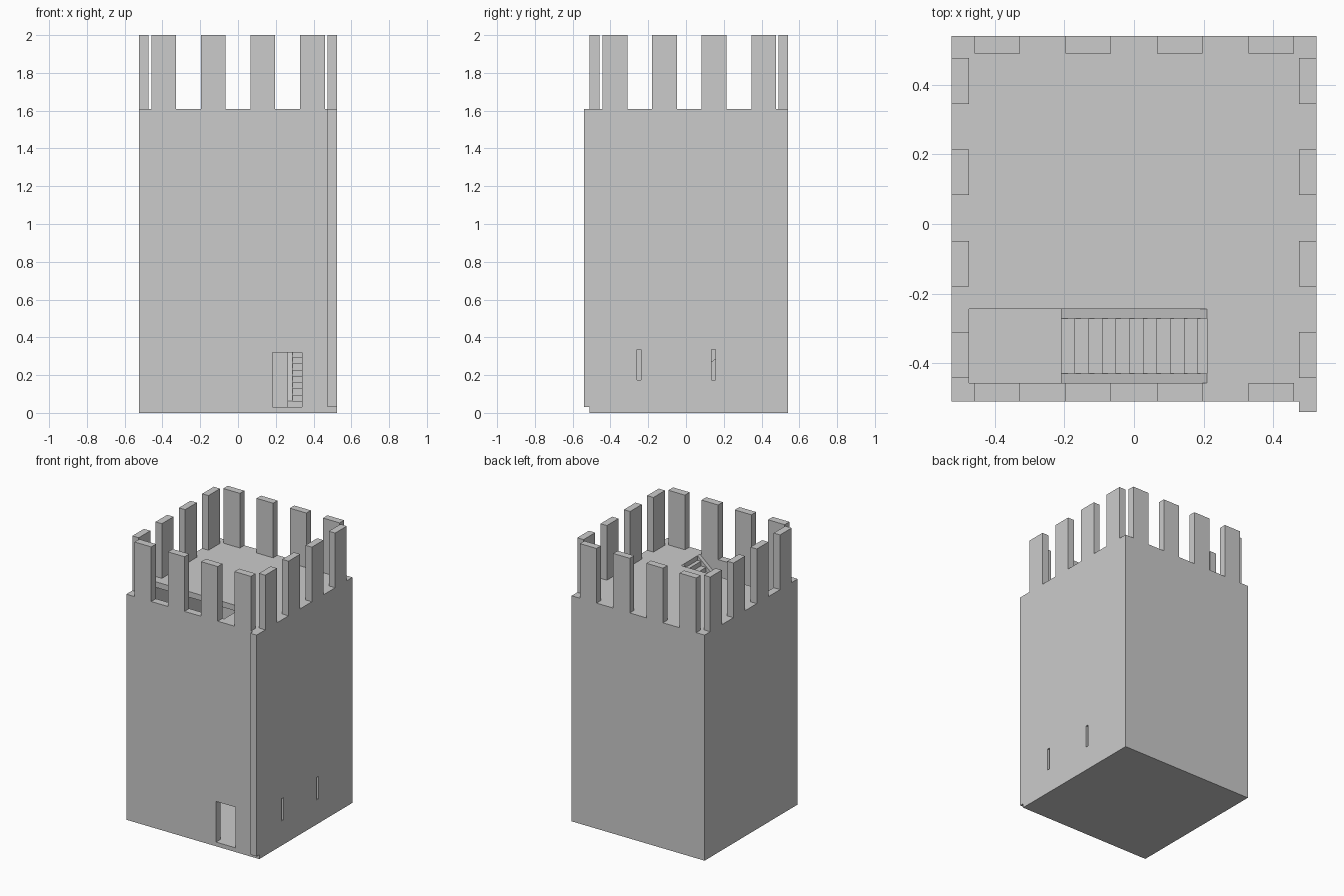
import bpy, bmesh
from math import pi
from mathutils import Matrix, Vector

if "Cube" in bpy.data.objects:
    bpy.data.objects.remove(bpy.data.objects["Cube"])

BASE, TOP, STOREYS = 0.03, 1.61, 4
RISE = (TOP - BASE) / STOREYS
ROOM = Vector((0, 0.0165, 0))      # centre of the inner square
R = 0.4735                         # half width of the inner square


def obj_from_bm(name, bm):
    bmesh.ops.recalc_face_normals(bm, faces=bm.faces)
    me = bpy.data.meshes.new(name)
    bm.to_mesh(me)
    bm.free()
    ob = bpy.data.objects.new(name, me)
    bpy.context.collection.objects.link(ob)
    return ob


def box(name, x, y, z):
    bm = bmesh.new()
    bmesh.ops.create_cube(bm, size=1)
    for v in bm.verts:
        v.co = [a + (c + 0.5) * (b - a) for (a, b), c in zip((x, y, z), v.co)]
    return obj_from_bm(name, bm)


def profile(name, pts, y0, y1):
    """Extrude an x-z outline along y."""
    bm = bmesh.new()
    f = bm.faces.new([bm.verts.new((x, y0, z)) for x, z in pts])
    ext = bmesh.ops.extrude_face_region(bm, geom=[f])
    bmesh.ops.translate(bm, vec=(0, y1 - y0, 0),
                        verts=[g for g in ext["geom"] if isinstance(g, bmesh.types.BMVert)])
    return obj_from_bm(name, bm)


def cut(ob, cutter):
    cutter.hide_render = True
    mod = ob.modifiers.new("opening", 'BOOLEAN')
    mod.operation, mod.solver, mod.object = 'DIFFERENCE', 'EXACT', cutter
    bpy.context.view_layer.objects.active = ob
    bpy.ops.object.modifier_apply(modifier=mod.name)
    bpy.data.objects.remove(cutter)


def place(ob, k, z):
    """Turn a part by k quarter turns about the room centre and lift it to z."""
    ob.data.transform(Matrix.Translation(ROOM + Vector((0, 0, z))) @ Matrix.Rotation(k * pi / 2, 4, 'Z'))
    return ob


# Ground plate and walls
box("ground_plate", (-0.525, 0.525), (-0.51, 0.54), (0, BASE))
box("left_wall", (-0.525, -0.475), (-0.51, 0.54), (BASE, TOP))
box("back_wall", (-0.475, 0.475), (0.49, 0.54), (BASE, TOP))
right = box("right_wall", (0.475, 0.525), (-0.54, 0.54), (BASE, TOP))
for y in (-0.26, 0.135):
    cut(right, box("slit_cutter", (0.4, 0.6), (y, y + 0.022), (0.175, 0.335)))

# Front wall with doorway notch
profile("front_wall", [(-0.475, BASE), (0.183, BASE), (0.183, 0.32), (0.339, 0.32),
                       (0.339, BASE), (0.475, BASE), (0.475, TOP), (-0.475, TOP)], -0.51, -0.457)

# Floors with stair openings, flights spiralling up along the four walls
STEPS, X0, X1, WIDTH, CHEEK = 12, -0.21, 0.21, 0.212, 0.027
run, rise = 0.0393, RISE / STEPS
for i in range(STOREYS):
    k, z = (i + 1) % 4, BASE + i * RISE
    floor = box(f"floor_{i + 1}", (-0.475, 0.475), (-0.457, 0.49), (z + RISE - 0.04, z + RISE))
    cut(floor, place(box("hole_cutter", (-R - 0.001, X1), (-R - 0.001, -R + WIDTH), (-0.1, 0.1)), k, z + RISE))

    # Saw-tooth steps with a sloping underside
    pts = []
    for s in range(STEPS - 1):
        x = X0 + s * run
        pts += [(x, s * rise), (x, (s + 1) * rise)]
    pts += [(X1, (STEPS - 1) * rise), (X1, (STEPS - 2.5) * rise), (X0 + run, 0)]
    place(profile(f"steps_{i + 1}", pts, -R + CHEEK, -R + WIDTH - CHEEK), k, z)

    # Sloping stringers on both sides
    slope = [(X0, 0), (X0, rise), (X1, RISE), (X1, RISE - 2.5 * rise), (X0 + run, 0)]
    for side, y in (("outer", -R), ("inner", -R + WIDTH - CHEEK)):
        place(profile(f"stringer_{side}_{i + 1}", slope, y, y + CHEEK), k, z)

# Battlements: four tall merlons on each wall
for n in range(4):
    x, y = -0.459 + n * 0.2625, -0.442 + n * 0.2625
    for side, y0, y1 in (("front", -0.51, -0.457), ("back", 0.49, 0.54)):
        box(f"merlon_{side}_{n + 1}", (x, x + 0.131), (y0, y1), (TOP, 2))
    for side, x0, x1 in (("left", -0.525, -0.475), ("right", 0.475, 0.525)):
        box(f"merlon_{side}_{n + 1}", (x0, x1), (y, y + 0.131), (TOP, 2))
